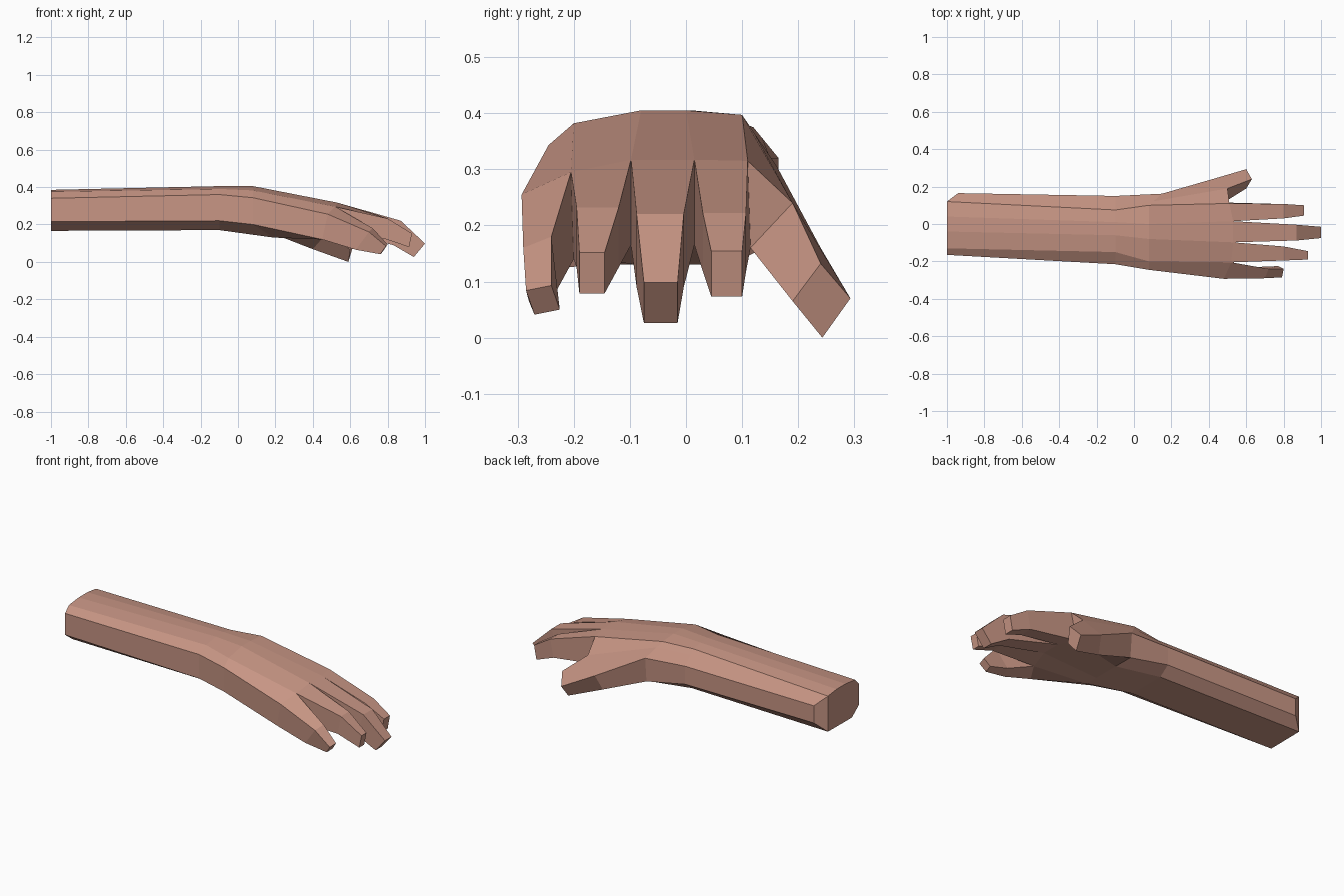
import bpy, bmesh
from mathutils import Vector

if "Cube" in bpy.data.objects:
    bpy.data.objects.remove(bpy.data.objects["Cube"])

skin = bpy.data.materials.new("skin")
skin.diffuse_color = (0.57, 0.30, 0.23, 1)
skin.use_nodes = True
skin.node_tree.nodes["Principled BSDF"].inputs["Base Color"].default_value = skin.diffuse_color

bm = bmesh.new()


def verts(points):
    return [bm.verts.new(p) for p in points]


def bridge(a, b):
    """Join two loops of equal length with quads."""
    n = len(a)
    for i in range(n):
        j = (i + 1) % n
        bm.faces.new((a[i], a[j], b[j], b[i]))


def arm_ring(x, yz, thumb_dx=0.0, palm_dx=0.0):
    """13 points: five over the top, three on the thumb side, five underneath."""
    p = [Vector((x, y, z)) for y, z in yz]
    top, outer, low, inner, b1, b0 = p[:5], p[5], p[6], p[7], p[8], p[9]
    outer.x += thumb_dx
    low.x += thumb_dx
    for v in (inner, b1):
        v.x += palm_dx
    ridge = top[4].lerp(outer, 0.35)
    under = [inner.lerp(b1, t) for t in (1 / 3, 2 / 3)]
    return verts(top + [ridge, outer, low, inner] + under + [b1, b0])


# forearm and wrist sections
rings = [
    arm_ring(-1.0, [(-.165, .34), (-.13, .375), (-.04, .385), (.04, .385), (.12, .375),
                    (.165, .32), (.165, .22), (.12, .168), (-.10, .166), (-.165, .215)],
             thumb_dx=.06),
    arm_ring(-0.1, [(-.215, .36), (-.15, .39), (-.06, .405), (.01, .405), (.075, .393),
                    (.15, .32), (.15, .215), (.09, .17), (-.13, .17), (-.215, .22)]),
    arm_ring(0.08, [(-.245, .343), (-.20, .382), (-.08, .405), (0, .405), (.10, .397),
                    (.162, .305), (.15, .165), (.08, .13), (-.15, .13), (-.24, .20)],
             thumb_dx=.07, palm_dx=.11),
]
# knuckle section, its corners are shared by the fingers and thumb
knuckles = verts([
    (.48, -.293, .255), (.52, -.205, .295), (.53, -.098, .317), (.53, .015, .317),
    (.51, .11, .315), (.50, .19, .24), (.42, .24, .16), (.40, .195, .068),
    (.48, .115, .16), (.52, .015, .165), (.52, -.098, .165), (.50, -.20, .14),
    (.45, -.285, .12)])
rings.append(knuckles)
for a, b in zip(rings, rings[1:]):
    bridge(a, b)

# cut end of the forearm, with its slanted thumb-side corner
r = rings[0]
bm.faces.new(r[:5] + r[8:])
bm.faces.new(r[4:9])

# web between index finger and thumb
bm.faces.new((knuckles[4], knuckles[5], knuckles[8]))


def digit(base, *sections):
    """Extend a knuckle opening through four-cornered sections and close the tip."""
    loop = [knuckles[i] for i in base]
    for s in sections:
        nxt = verts(s)
        bridge(loop, nxt)
        loop = nxt
    bm.faces.new(loop)


def section(y0, y1, top, bottom, tilt=0.0, shift=0.0):
    """Quad from little-finger side to thumb side; top and bottom are (x, z)."""
    return [(top[0] - tilt, y0, top[1] - tilt), (top[0], y1, top[1]),
            (bottom[0], y1 + shift, bottom[1]),
            (bottom[0] - tilt, y0 + shift, bottom[1] - tilt)]


# little, ring, middle and index fingers
digit((0, 1, 11, 12),
      section(-.29, -.24, (.72, .18), (.65, .085), .02, .01),
      section(-.285, -.24, (.80, .093), (.77, .05), .009, .015))
digit((1, 2, 10, 11),
      section(-.195, -.12, (.80, .232), (.78, .125)),
      section(-.19, -.145, (.93, .152), (.915, .079)))
digit((2, 3, 9, 10),
      section(-.088, -.004, (.87, .22), (.83, .09)),
      section(-.075, -.015, (1.0, .098), (.94, .026)))
digit((3, 4, 8, 9),
      section(.03, .107, (.80, .222), (.78, .118)),
      section(.045, .10, (.91, .154), (.895, .073)))

# thumb
digit((5, 6, 7, 8),
      [(.63, .24, .132), (.60, .293, .07), (.59, .243, .0), (.60, .19, .065)])

bmesh.ops.recalc_face_normals(bm, faces=bm.faces[:])
mesh = bpy.data.meshes.new("forearm_and_hand")
bm.to_mesh(mesh)
bm.free()
mesh.materials.append(skin)
bpy.context.collection.objects.link(bpy.data.objects.new("forearm_and_hand", mesh))
